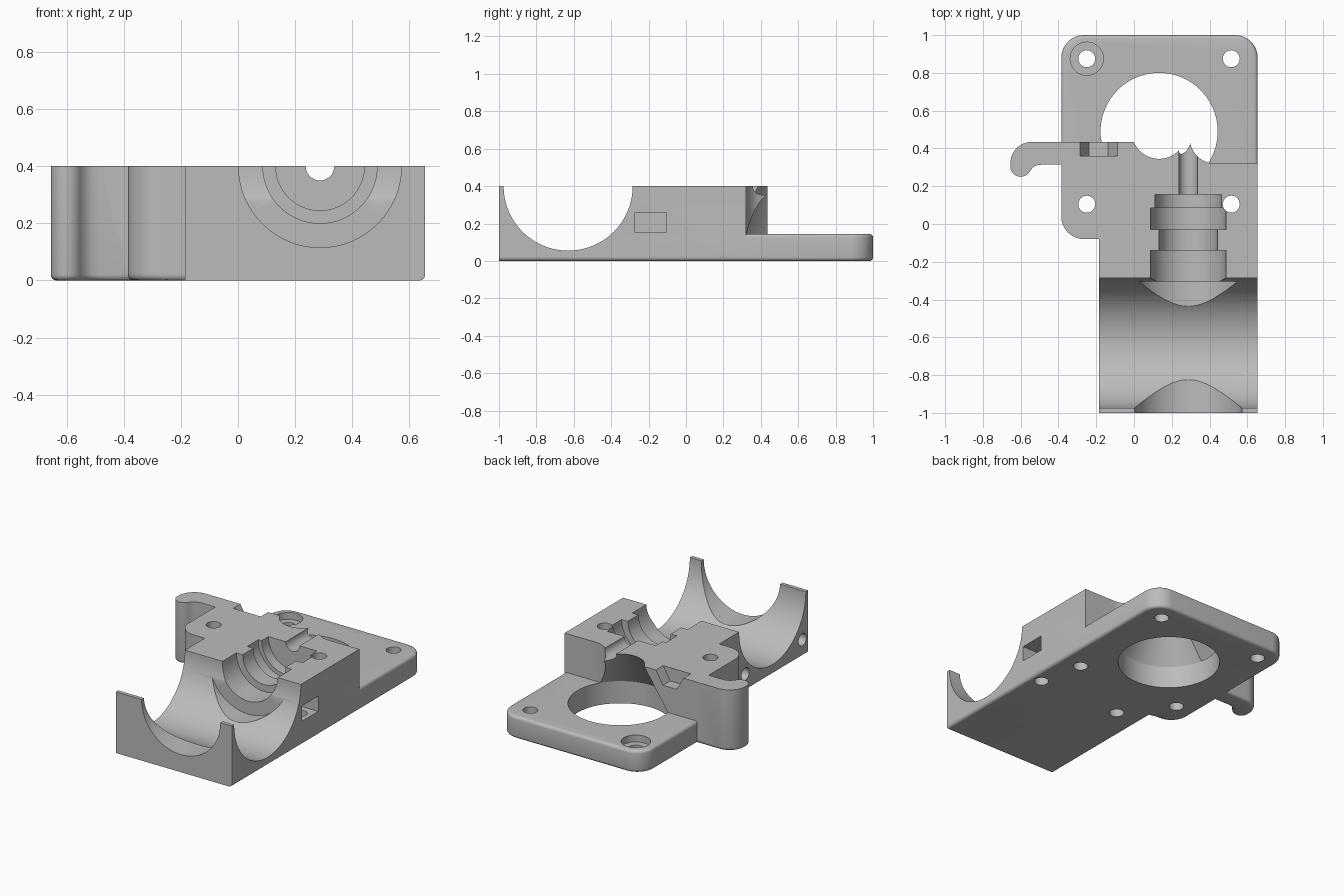
import bpy, bmesh
from math import cos, sin, pi, radians
from mathutils import Matrix, Vector

cube = bpy.data.objects.get("Cube")
if cube:
    bpy.data.objects.remove(cube)

grey = bpy.data.materials.new("light grey plastic")
grey.use_nodes = True
colour = (0.5, 0.5, 0.5, 1)
grey.diffuse_color = colour
grey.node_tree.nodes["Principled BSDF"].inputs["Base Color"].default_value = colour


def make(name, bm):
    bmesh.ops.recalc_face_normals(bm, faces=bm.faces)
    mesh = bpy.data.meshes.new(name)
    bm.to_mesh(mesh)
    bm.free()
    mesh.materials.append(grey)
    obj = bpy.data.objects.new(name, mesh)
    bpy.context.collection.objects.link(obj)
    return obj


def arc(cx, cy, r, start, end, steps=12):
    angles = [radians(start + (end - start) * i / steps) for i in range(steps + 1)]
    return [(cx + r * cos(a), cy + r * sin(a)) for a in angles]


def prism(name, outline, z0, z1, rounded=None, fillet=0.02):
    """Extrude an outline; round the horizontal edges picked by the rule."""
    bm = bmesh.new()
    base = bm.faces.new([bm.verts.new((x, y, z0)) for x, y in outline])
    top = bmesh.ops.extrude_face_region(bm, geom=[base])["geom"]
    moved = [v for v in top if isinstance(v, bmesh.types.BMVert)]
    bmesh.ops.translate(bm, verts=moved, vec=(0, 0, z1 - z0))
    if rounded:
        edges = []
        for e in bm.edges:
            a, b = (v.co for v in e.verts)
            if abs(a.z - b.z) < 1e-5 and rounded((a + b) / 2):
                edges.append(e)
        bmesh.ops.bevel(bm, geom=edges, offset=fillet, segments=4, profile=0.5,
                        affect='EDGES', clamp_overlap=True)
    return make(name, bm)


TURN = {'X': Matrix.Rotation(pi / 2, 4, 'Y'),
        'Y': Matrix.Rotation(-pi / 2, 4, 'X'),
        'Z': Matrix.Identity(4)}


def lathe(name, profile, origin, axis='Z', sides=64):
    """Closed solid of revolution from (radius, distance along axis) pairs."""
    bm = bmesh.new()
    rings = [[bm.verts.new((r * cos(2 * pi * i / sides), r * sin(2 * pi * i / sides), h))
              for i in range(sides)] for r, h in profile]
    for low, high in zip(rings, rings[1:]):
        for i in range(sides):
            j = (i + 1) % sides
            bm.faces.new((low[i], low[j], high[j], high[i]))
    bm.faces.new(rings[0])
    bm.faces.new(rings[-1])
    bm.transform(Matrix.Translation(Vector(origin)) @ TURN[axis])
    return make(name, bm)


def box(name, x0, x1, y0, y1, z0, z1):
    return prism(name, [(x0, y0), (x1, y0), (x1, y1), (x0, y1)], z0, z1)


def combine(target, tool, operation):
    mod = target.modifiers.new(tool.name, 'BOOLEAN')
    mod.operation = operation
    mod.solver = 'EXACT'
    mod.object = tool
    bpy.context.view_layer.objects.active = target
    bpy.ops.object.modifier_apply(modifier=mod.name)
    bpy.data.objects.remove(tool)


# Base slab with rounded plate corners
LEFT, RIGHT, STEP, PLATE, TOP = -0.385, 0.655, -0.185, 0.145, 0.4
front_corner = arc(-0.265, 0.04, 0.12, 180, 270)
slab = ([(STEP, -1), (RIGHT, -1)] + arc(0.535, 0.88, 0.12, 0, 90)
        + arc(-0.265, 0.88, 0.12, 90, 180) + front_corner + [(STEP, -0.08)])
body = prism("mount_body", slab, 0, PLATE,
             lambda c: c.y > -0.99 and not (abs(c.x - STEP) < 0.001 and c.y < -0.1))

# Tall block carrying the barrel seat
block = ([(STEP, -1), (RIGHT, -1), (RIGHT, 0.32), (0.43, 0.32), (0.43, 0.435),
          (LEFT, 0.435)] + front_corner + [(STEP, -0.08)])
combine(body, prism("tall_block", block, 0.03, TOP), 'UNION')

# Curved hook on the side
hook = ([(-0.3, 0.435)] + arc(-0.54, 0.32, 0.115, 90, 180)
        + arc(-0.6, 0.305, 0.055, 180, 330)
        + [(-0.535, 0.3), (-0.51, 0.312), (-0.48, 0.315), (-0.3, 0.315)])
combine(body, prism("hook", hook, 0, TOP, lambda c: c.z < 0.01 and c.x < -0.31), 'UNION')

cutters = []

# Wide cross trough, stepped barrel seat and feed channel
cutters.append(lathe("cross_trough", [(0.345, -1), (0.345, 1)], (0, -0.63, TOP), 'X', 96))
seat = [(0.285, -1.2), (0.285, -0.305), (0.2, -0.305), (0.2, -0.14), (0.155, -0.14),
        (0.155, -0.03), (0.2, -0.03), (0.2, 0.085), (0.175, 0.085), (0.175, 0.155),
        (0.05, 0.155), (0.05, 0.6)]
cutters.append(lathe("barrel_seat", seat, (0.287, 0, TOP), 'Y'))

# Motor opening that narrows upward, and the idler clearance
cutters.append(lathe("motor_opening", [(0.31, -0.1), (0.31, PLATE), (0.145, TOP), (0.145, 0.5)],
                     (0.133, 0.49, 0), sides=96))
cutters.append(lathe("idler_clearance", [(0.135, PLATE), (0.135, 0.5)], (0.43, 0.455, 0)))

# Four mounting holes, one counterbored
for x in (-0.25, 0.515):
    for y in (0.105, 0.875):
        bore = [(0.045, -0.1), (0.045, 0.5)]
        if x < 0 and y > 0.5:
            bore = [(0.045, -0.1), (0.045, 0.1), (0.088, 0.1), (0.088, 0.3)]
        cutters.append(lathe("mounting_hole", bore, (x, y, 0), sides=32))

# Clamp bolt holes from below, each meeting a side nut slot
for x, x0, x1 in ((0.58, 0.49, 0.8), (-0.02, -0.3, 0.07)):
    cutters.append(lathe("clamp_hole", [(0.045, -0.1), (0.045, 0.2)], (x, -0.19, 0), sides=32))
    cutters.append(box("nut_slot", x0, x1, -0.275, -0.105, 0.155, 0.255))

# Blind side screw holes
for y in (-0.94, -0.35):
    cutters.append(lathe("side_hole", [(0.04, -0.3), (0.04, 0.25)], (STEP, y, 0.1), 'X', 32))

# Hexagonal half pocket in the back wall
cutters.append(lathe("hex_pocket", [(0.1, 0.36), (0.1, 0.6)], (-0.187, 0, TOP), 'Y', 6))

for cutter in cutters:
    combine(body, cutter, 'DIFFERENCE')

body.data.materials.clear()
body.data.materials.append(grey)
for face in body.data.polygons:
    face.material_index = 0

bpy.ops.object.select_all(action='DESELECT')
body.select_set(True)
bpy.context.view_layer.objects.active = body
bpy.ops.object.shade_smooth_by_angle(angle=radians(30))
